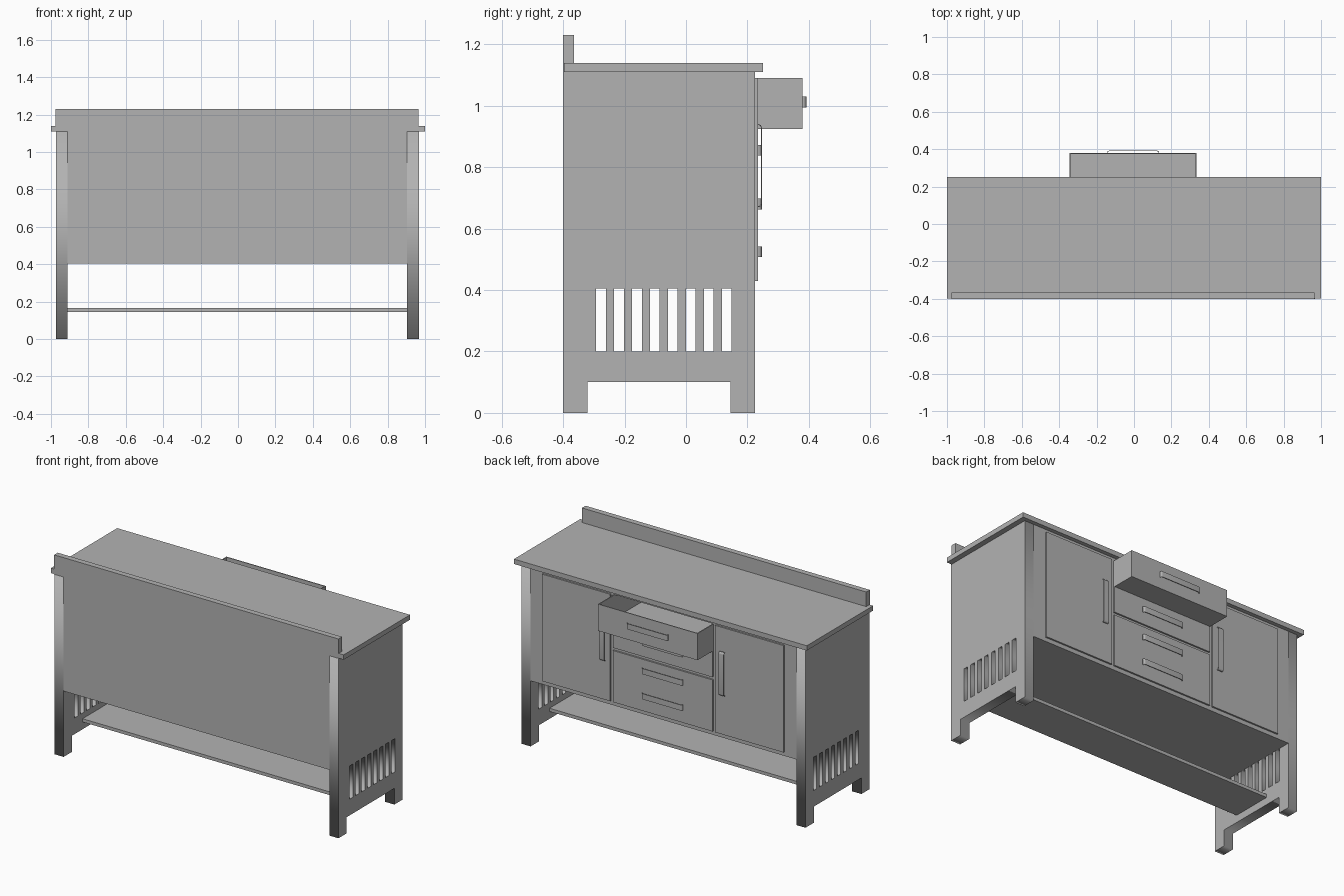
import bpy, bmesh
from math import pi, sin, cos
from mathutils import Vector

if "Cube" in bpy.data.objects:
    bpy.data.objects.remove(bpy.data.objects["Cube"], do_unlink=True)

GREY = (0.45, 0.45, 0.45, 1)
mat = bpy.data.materials.new("plain grey")
mat.use_nodes = True
mat.diffuse_color = GREY
mat.node_tree.nodes["Principled BSDF"].inputs["Base Color"].default_value = GREY


def add_object(name, data):
    obj = bpy.data.objects.new(name, data)
    bpy.context.collection.objects.link(obj)
    data.materials.append(mat)
    return obj


def box(name, x, y, z, hollow=None):
    """Box from (min, max) ranges; hollow = (wall, depth) opens it at the top."""
    bm = bmesh.new()
    bmesh.ops.create_cube(bm, size=1)
    for v in bm.verts:
        v.co = Vector([(r[0] + r[1]) / 2 + c * (r[1] - r[0])
                       for r, c in zip((x, y, z), v.co)])
    if hollow:
        bm.normal_update()
        top = [f for f in bm.faces if f.normal.z > 0.9]
        bmesh.ops.inset_region(bm, faces=top, thickness=hollow[0])
        inner = bmesh.ops.extrude_discrete_faces(bm, faces=top)["faces"]
        bmesh.ops.translate(bm, verts=inner[0].verts, vec=(0, 0, -hollow[1]))
    mesh = bpy.data.meshes.new(name)
    bm.to_mesh(mesh)
    bm.free()
    return add_object(name, mesh)


def plate(name, outlines, thickness, location, rotation):
    """Flat outline (further outlines are holes) extruded to a thickness."""
    curve = bpy.data.curves.new(name, "CURVE")
    curve.dimensions = "2D"
    curve.fill_mode = "BOTH"
    curve.extrude = thickness / 2
    for pts in outlines:
        spline = curve.splines.new("POLY")
        spline.points.add(len(pts) - 1)
        for p, (a, b) in zip(spline.points, pts):
            p.co = (a, b, 0, 1)
        spline.use_cyclic_u = True
    obj = add_object(name, curve)
    obj.location, obj.rotation_euler = location, rotation
    bpy.ops.object.select_all(action="DESELECT")
    obj.select_set(True)
    bpy.context.view_layer.objects.active = obj
    bpy.ops.object.convert(target="MESH")
    return obj


def arch(half, height):
    """Half-profile of a pull, from the right foot to the left foot."""
    turn = [i * pi / 8 for i in range(5)]
    right = [(half - height + height * cos(t), height * sin(t)) for t in turn]
    return right + [(-a, b) for a, b in reversed(right)]


def handle(name, x, y, z, length, vertical=False):
    outer = arch(length / 2, 0.012)
    inner = arch(length / 2 - 0.003, 0.009)
    plate(name, [outer + inner[::-1]], 0.035, (x, y, z),
          (0, -pi / 2 if vertical else 0, 0))


BACK, FRONT, DOOR = -0.4, 0.225, 0.235
MID = -0.005
FLOOR, UNDER = 0.405, 1.11

# End panels with feet and slots
outline = [(BACK, 0), (-0.32, 0), (-0.32, 0.1), (0.145, 0.1),
           (0.145, 0), (FRONT, 0), (FRONT, UNDER), (BACK, UNDER)]
slots = []
for i in range(8):
    a = -0.293 + i * 0.0585
    slots.append([(a, 0.2), (a + 0.032, 0.2), (a + 0.032, 0.405), (a, 0.405)])
for side, x in (("right", -0.9425), ("left", 0.935)):
    plate(side + "_end_panel", [outline] + slots, 0.063, (x, 0, 0), (pi / 2, 0, pi / 2))

# Carcass
inside = (-0.911, 0.904)
box("back_panel", inside, (BACK, BACK + 0.015), (FLOOR + 0.005, UNDER))
box("cabinet_floor", inside, (BACK + 0.002, FRONT), (FLOOR, FLOOR + 0.015))
box("low_shelf", inside, (-0.215, 0.04), (0.145, 0.165))
box("worktop", (-1, 1), (BACK + 0.003, 0.25), (UNDER, 1.14))
box("backsplash", (-0.975, 0.966), (BACK, -0.365), (UNDER, 1.23))

# Face frame around the open drawer
frame = (FRONT - 0.02, FRONT)
drawer_x = (-0.345, 0.335)
box("face_frame_right", (inside[0], drawer_x[0]), frame, (FLOOR, UNDER))
box("face_frame_left", (drawer_x[1], inside[1]), frame, (FLOOR, UNDER))
box("face_frame_lower", drawer_x, frame, (FLOOR, 0.925))
box("face_frame_rail", drawer_x, frame, (1.09, UNDER))

# Doors
for side, s in (("right", -1), ("left", 1)):
    xs = sorted((MID + s * 0.358, MID + s * 0.825))
    box(side + "_door", xs, (FRONT, DOOR), (0.43, 1.09))
    handle(side + "_door_handle", MID + s * 0.408, DOOR, 0.805, 0.27, True)

# Drawers, the top one pulled open
box("open_drawer", drawer_x, (-0.2, 0.38), (0.925, 1.09), hollow=(0.008, 0.145))
box("second_drawer_front", drawer_x, (FRONT, DOOR), (0.765, 0.925))
box("lower_drawer_front", drawer_x, (FRONT, DOOR), (0.43, 0.748))
for name, y, z in (("open", 0.38, 1.012), ("second", DOOR, 0.855),
                   ("third", DOOR, 0.68), ("bottom", DOOR, 0.525)):
    handle(name + "_drawer_handle", MID, y, z, 0.28)
